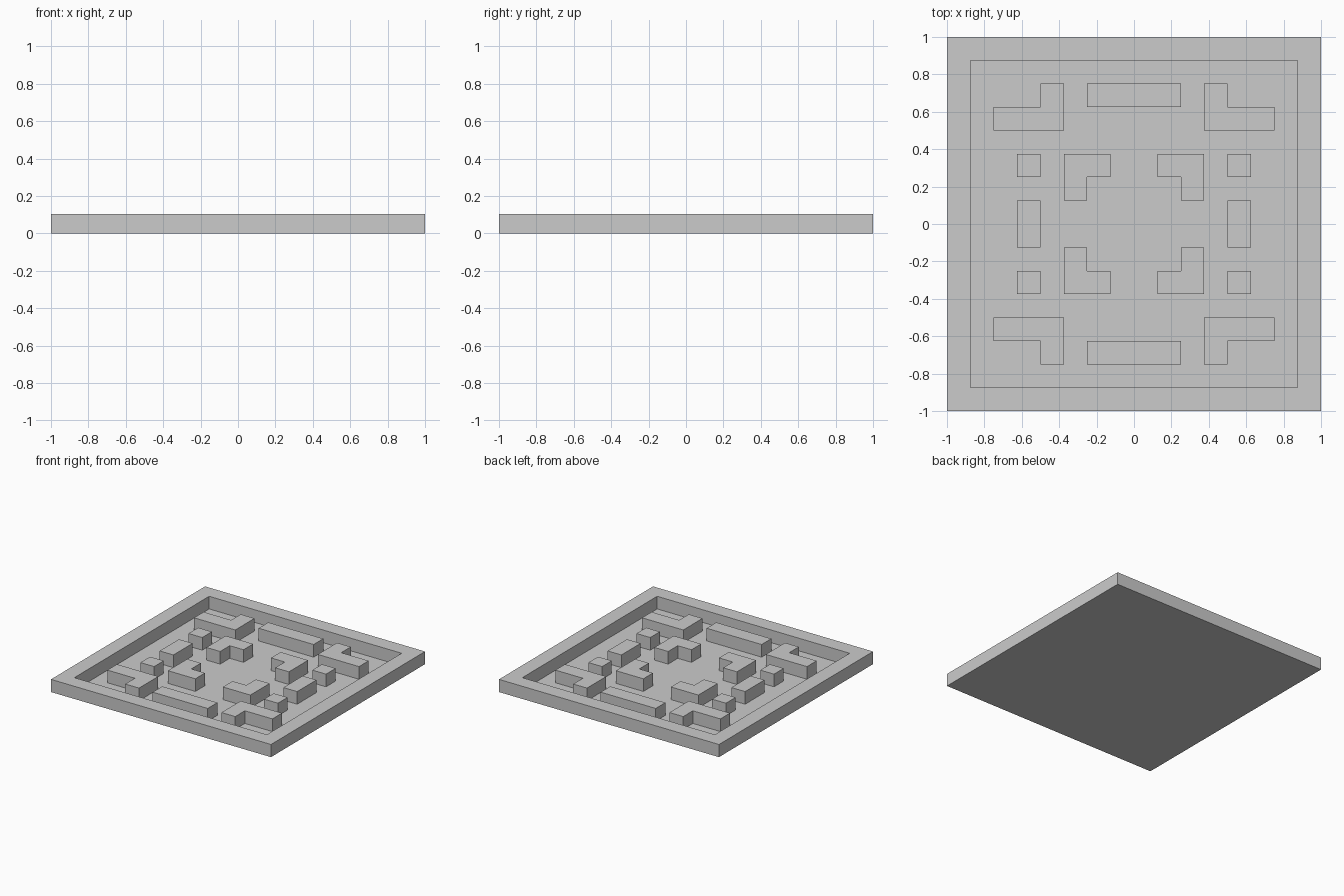
import bpy, bmesh

if "Cube" in bpy.data.objects:
    bpy.data.objects.remove(bpy.data.objects["Cube"])

U = 0.125      # grid cell
H = 0.104      # wall height


def raise_faces(bm, faces):
    """Extrude faces up to wall height, keeping the base closed."""
    top = bmesh.ops.extrude_face_region(bm, geom=faces, use_keep_orig=True)["geom"]
    bmesh.ops.translate(bm, vec=(0, 0, H),
                        verts=[v for v in top if isinstance(v, bmesh.types.BMVert)])


def new_object(name, bm):
    bmesh.ops.recalc_face_normals(bm, faces=bm.faces)
    mesh = bpy.data.meshes.new(name)
    bm.to_mesh(mesh)
    bm.free()
    ob = bpy.data.objects.new(name, mesh)
    bpy.context.collection.objects.link(ob)
    return ob


def block(name, outline, sx=1, sy=1):
    """Raise an outline (in grid cells) from the floor, mirrored by sx, sy."""
    bm = bmesh.new()
    base = bm.faces.new([bm.verts.new((x * U * sx, y * U * sy, 0)) for x, y in outline])
    raise_faces(bm, [base])
    return new_object(name, bm)


def rect(x0, x1, y0, y1):
    return [(x0, y0), (x1, y0), (x1, y1), (x0, y1)]


# Floor, a thin sheet
bm = bmesh.new()
bmesh.ops.create_grid(bm, x_segments=1, y_segments=1, size=1)
new_object("floor", bm)

# Square border wall: ring of quads between two squares, raised
bm = bmesh.new()
outer, inner = [[bm.verts.new((x * r, y * r, 0)) for x, y in rect(-1, 1, -1, 1)]
                for r in (1, 1 - U)]
ring = [bm.faces.new((outer[i], outer[(i + 1) % 4], inner[(i + 1) % 4], inner[i]))
        for i in range(4)]
raise_faces(bm, ring)
new_object("border_wall", bm)

# Blocks repeated in all four quadrants
corner_l = [(3, 4), (6, 4), (6, 5), (4, 5), (4, 6), (3, 6)]
inner_l = [(1, 2), (2, 2), (2, 1), (3, 1), (3, 3), (1, 3)]
for sx in (-1, 1):
    for sy in (-1, 1):
        block("corner_wall", corner_l, sx, sy)
        block("inner_wall", inner_l, sx, sy)
        block("small_pillar", rect(4, 5, 2, 3), sx, sy)

# Bars on the centre lines
for s in (-1, 1):
    block("long_bar", rect(-2, 2, 5, 6), 1, s)
    block("side_bar", rect(4, 5, -1, 1), s, 1)
